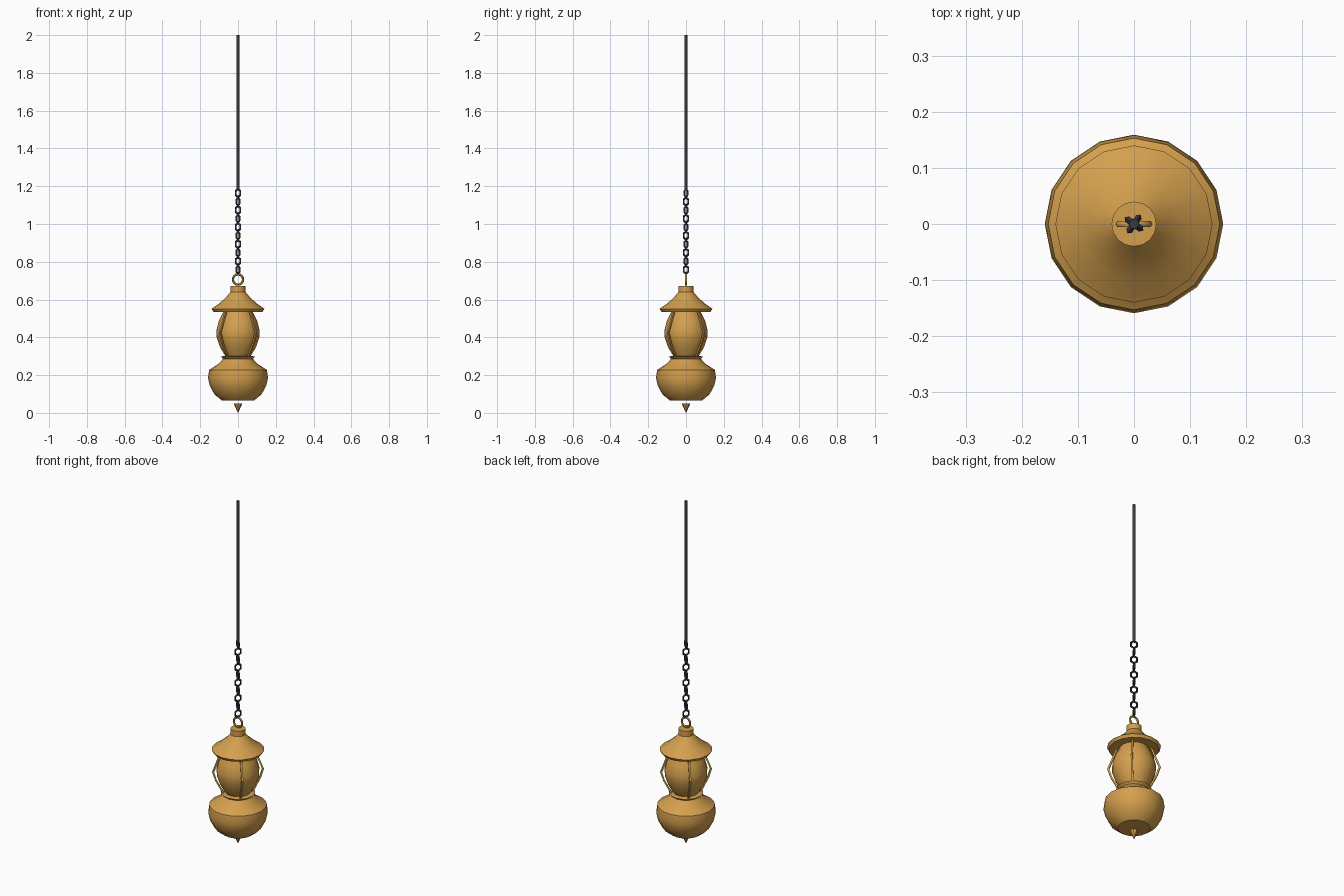
import bpy, math
from mathutils import Matrix, Vector

if "Cube" in bpy.data.objects:
    bpy.data.objects.remove(bpy.data.objects["Cube"])


def material(name, rgb):
    m = bpy.data.materials.new(name)
    m.diffuse_color = (*rgb, 1)
    m.use_nodes = True
    m.node_tree.nodes["Principled BSDF"].inputs["Base Color"].default_value = m.diffuse_color
    return m


GOLD = material("aged gold", (0.66, 0.35, 0.075))
IRON = material("dark iron", (0.04, 0.04, 0.05))


def add(name, verts, faces, mat, smooth=None):
    me = bpy.data.meshes.new(name)
    me.from_pydata(verts, [], faces)
    me.materials.append(mat)
    ob = bpy.data.objects.new(name, me)
    bpy.context.collection.objects.link(ob)
    if smooth:
        bpy.ops.object.select_all(action='DESELECT')
        ob.select_set(True)
        bpy.context.view_layer.objects.active = ob
        bpy.ops.object.shade_smooth_by_angle(angle=math.radians(smooth))
    return ob


def lathe(name, profile, mat, sides=16, smooth=35):
    """Spin (radius, z) points, listed bottom to top, and close both ends."""
    verts = [(r * math.cos(math.tau * i / sides), r * math.sin(math.tau * i / sides), z)
             for r, z in profile for i in range(sides)]
    faces = []
    for k in range(len(profile) - 1):
        for i in range(sides):
            j = (i + 1) % sides
            faces.append((k * sides + i, k * sides + j, (k + 1) * sides + j, (k + 1) * sides + i))
    faces.append(tuple(reversed(range(sides))))
    faces.append(tuple(range((len(profile) - 1) * sides, len(profile) * sides)))
    return add(name, verts, faces, mat, smooth)


def ring(name, z, major, minor, seg, sides, angle, mat, stretch=1.0, smooth=None):
    """Upright ring whose plane contains z and the horizontal direction 'angle'."""
    rot = Matrix.Rotation(angle, 3, 'Z')
    verts, faces = [], []
    for i in range(seg):
        a = math.tau * i / seg + math.pi / 2
        for k in range(sides):
            b = math.tau * k / sides
            r = major + minor * math.cos(b)
            v = rot @ Vector((r * math.cos(a), minor * math.sin(b), r * math.sin(a) * stretch))
            verts.append((v.x, v.y, v.z + z))
            i2, k2 = (i + 1) % seg, (k + 1) % sides
            faces.append((i * sides + k, i * sides + k2, i2 * sides + k2, i2 * sides + k))
    return add(name, verts, faces, mat, smooth)


# lantern body, bottom to top
lathe("finial", [(0.001, 0.0), (0.023, 0.05)], GOLD, 8, None)
lathe("base_bowl", [(0.085, 0.066), (0.125, 0.098), (0.15, 0.145), (0.159, 0.185),
                    (0.153, 0.228), (0.10, 0.262), (0.078, 0.288)], GOLD)
lathe("collar", [(0.076, 0.283), (0.092, 0.298), (0.066, 0.302)], GOLD)
lathe("globe", [(0.066, 0.30), (0.094, 0.345), (0.113, 0.40), (0.115, 0.435),
                (0.102, 0.485), (0.075, 0.54)], GOLD)
lathe("hood", [(0.07, 0.54), (0.13, 0.535), (0.14, 0.551), (0.10, 0.579),
               (0.065, 0.61), (0.04, 0.64), (0.04, 0.672)], GOLD)
ring("hanging_ring", 0.706, 0.027, 0.006, 16, 6, 0, GOLD, smooth=60)


# four bent guard bars around the globe
def guard(name, angle):
    path = [(0.088, 0.545), (0.134, 0.425), (0.118, 0.375), (0.078, 0.298)]
    w = 0.005
    rot = Matrix.Rotation(angle, 3, 'Z')
    verts = [tuple(rot @ Vector((r + dx, dy, z))) for r, z in path
             for dx, dy in ((-w, -w), (w, -w), (w, w), (-w, w))]
    faces = [(0, 1, 2, 3)]
    for k in range(0, 4 * (len(path) - 1), 4):
        for i in range(4):
            j = (i + 1) % 4
            faces.append((k + i, k + 4 + i, k + 4 + j, k + j))
    n = len(verts)
    faces.append((n - 1, n - 2, n - 3, n - 4))
    add(name, verts, faces, GOLD)


for q in range(4):
    guard(f"guard_bar_{q + 1}", math.radians(45 + 90 * q))

# chain of alternating links, then the rod
for n in range(10):
    ring(f"chain_link_{n + 1}", 0.758 + 0.0451 * n, 0.0175, 0.006, 6, 4,
         math.radians(55 if n % 2 == 0 else -35), IRON, 1.2)
lathe("rod", [(0.009, 1.18), (0.009, 2.0)], IRON, 8, 50)
